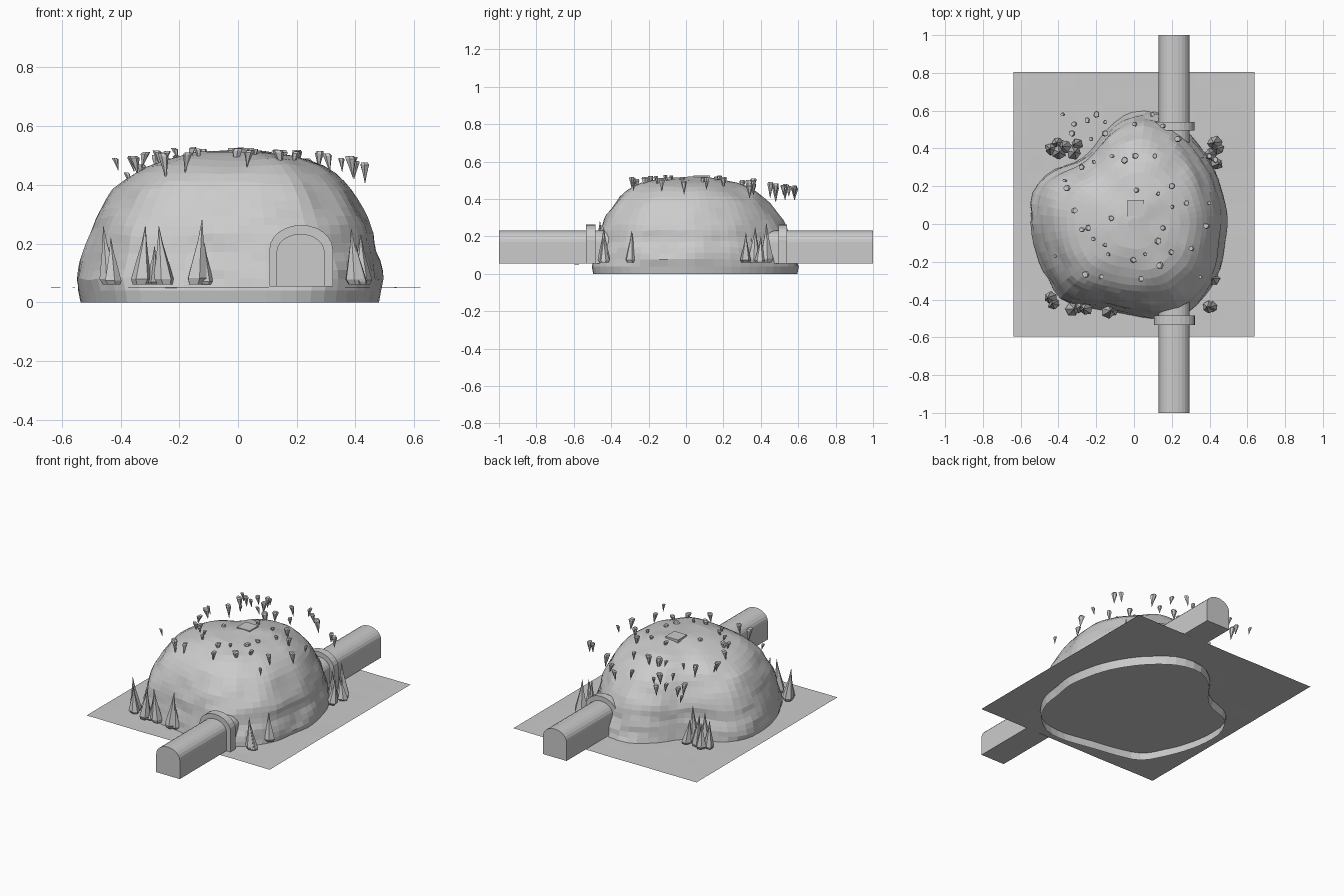
import bpy, bmesh, math, random
from mathutils import Vector, noise

random.seed(4)
cube = bpy.data.objects.get("Cube")
if cube:
    bpy.data.objects.remove(cube)

grey = bpy.data.materials.new("stone grey")
grey.use_nodes = True
grey.diffuse_color = (0.6, 0.6, 0.6, 1)
grey.node_tree.nodes["Principled BSDF"].inputs["Base Color"].default_value = (0.6, 0.6, 0.6, 1)

GROUND = 0.05


def finish(name, bm):
    """Turn a bmesh into a named grey object."""
    bmesh.ops.recalc_face_normals(bm, faces=bm.faces)
    mesh = bpy.data.meshes.new(name)
    bm.to_mesh(mesh)
    bm.free()
    mesh.materials.append(grey)
    obj = bpy.data.objects.new(name, mesh)
    bpy.context.collection.objects.link(obj)
    return obj


def loft(bm, rings, cap_start=False, cap_end=False):
    """Skin a list of closed rings of points."""
    loops = [[bm.verts.new(p) for p in ring] for ring in rings]
    count = len(loops[0])
    for low, high in zip(loops, loops[1:]):
        for i in range(count):
            j = (i + 1) % count
            bm.faces.new((low[i], low[j], high[j], high[i]))
    if cap_start:
        bm.faces.new(loops[0][::-1])
    if cap_end:
        bm.faces.new(loops[-1])


def spline(values, t):
    """Smooth periodic interpolation, t from 0 to 1."""
    n = len(values)
    k = int(t * n)
    f = t * n - k
    a, b, c, d = (values[(k + o) % n] for o in (-1, 0, 1, 2))
    return b + f / 2 * (c - a + f * (2 * a - 5 * b + 4 * c - d + f * (3 * (b - c) + d - a)))


# Hill: lobed outline (radius every 15 degrees) shrinking up a domed profile
outline = [.495, .495, .51, .53, .56, .59, .585, .52, .45, .45, .53, .56,
           .55, .54, .54, .55, .5, .47, .475, .51, .54, .535, .52, .49]
profile = [(0, .97), (.04, .985), (.08, 1), (.11, .99), (.14, .975), (.17, .955),
           (.2, .945), (.23, .935), (.26, .915), (.29, .89), (.32, .86), (.35, .825),
           (.38, .785), (.41, .735), (.44, .67), (.465, .59), (.485, .49),
           (.5, .38), (.51, .27), (.515, .16), (.518, .06)]
SEGMENTS = 64
rings = []
for z, scale in profile:
    ring = []
    blend = 0.45 * (z / 0.52) ** 2
    for i in range(SEGMENTS):
        t = i / SEGMENTS
        a = t * math.tau
        radius = (spline(outline, t) * (1 - blend) + 0.5 * blend) * scale
        p = Vector((radius * math.cos(a), radius * math.sin(a), z))
        if z > GROUND:
            p *= 1 + 0.025 * noise.noise(p * Vector((9, 9, 14)))
            p.z = z + 0.012 * noise.noise(p * 7)
        else:
            p.y *= 1.04
        ring.append(p)
    rings.append(ring)
bm = bmesh.new()
loft(bm, rings, cap_end=True)
finish("hill", bm)

# Ground sheet with a faint ripple
bm = bmesh.new()
bmesh.ops.create_grid(bm, x_segments=16, y_segments=16, size=1)
for v in bm.verts:
    v.co.x *= 0.637
    v.co.y = v.co.y * 0.7 + 0.105
    v.co.z = GROUND + 0.002 * noise.noise(v.co * 6)
finish("ground_sheet", bm)


# Tunnel and portals share an arched section
def arch(half, spring, top, y, cx=0.213):
    base = GROUND + 0.004
    pts = [(cx + half, y, base)]
    for i in range(13):
        a = math.pi * i / 12
        pts.append((cx + half * math.cos(a), y, spring + (top - spring) * math.sin(a)))
    pts.append((cx - half, y, base))
    return pts


bm = bmesh.new()
loft(bm, [arch(.082, .17, .233, y) for y in (-1, 1)], True, True)
finish("tunnel", bm)

for name, y0, y1, cx in (("front_portal", -.535, -.485, .215), ("back_portal", .495, .54, .212)):
    bm = bmesh.new()
    loft(bm, [arch(.108, .18, .263, y, cx) for y in (y0, y1)], True, True)
    finish(name, bm)

# Square lookout slab on the summit
bm = bmesh.new()
bmesh.ops.create_cube(bm, size=1)
for v in bm.verts:
    v.co = Vector((v.co.x * .088 + .01, v.co.y * .088 + .083, v.co.z * .03 + .51))
finish("summit_slab", bm)


def spike(bm, x, y, levels, sides):
    """Low-poly spike from (height, radius) levels with a wonky turn and lean."""
    turn = random.random() * math.tau
    lean = random.uniform(-.006, .006)
    shape = [random.uniform(.8, 1.15) for _ in range(sides)]
    rings = []
    for k, (z, r) in enumerate(levels):
        rings.append([(x + lean * k + r * shape[i] * math.cos(turn + i * math.tau / sides),
                       y + r * shape[i] * math.sin(turn + i * math.tau / sides), z)
                      for i in range(sides)])
    loft(bm, rings, True, True)


# Trees around the foot of the hill: x, y, height in hundredths
trees = [(-44, -39, 21), (-42, -42, 17), (-33, -45, 21), (-25, -45, 21), (-14, -46, 23),
         (-11, -46, 15), (-29, -44, 14), (40, -44, 20), (42, -44, 15), (42, -29, 18),
         (43, 43, 22), (41, 37, 20), (45, 40, 15), (38, 35, 14), (43, 32, 17), (-44, 40, 18),
         (-40, 43, 17), (-40, 38, 21), (-36, 41, 20), (-32, 38, 23), (-30, 42, 16), (-37, 25, 16)]
bm = bmesh.new()
for x, y, h in trees:
    h /= 100
    r = 0.015 + 0.1 * h
    spike(bm, x / 100, y / 100,
          [(GROUND + .01, r * .75), (GROUND + h * .14, r), (GROUND + h * .45, r * .6),
           (GROUND + h * .7, r * .28), (GROUND + h, .001)], 6)
finish("foot_trees", bm)

# Downward spikes hovering over the crown: x, y in hundredths
spots = [(-38, 58), (-32, 53), (-25, 55), (-20, 58), (-33, 48), (-15, 54), (-15, 48), (0, 53),
         (10, 58), (15, 52), (23, 45), (-23, 45), (1, 36), (11, 36), (-5, 34), (-12, 36),
         (-21, 33), (-28, 30), (1, 18), (-37, 23), (-36, 19), (13, 16), (20, 20), (28, 11),
         (20, 9), (-31, 7), (-12, 3), (-28, -3), (-24, -2), (-22, -8), (-15, -11), (-14, -16),
         (-17, -28), (0, -19), (4, -29), (13, -22), (6, -16), (13, -9), (15, -2), (20, -15),
         (30, -13), (38, -1), (40, 11), (-42, -17), (-26, -27), (35, -28), (1, 7), (40, 36), (43, 34)]
bm = bmesh.new()
for x, y in spots:
    x, y = x / 100, y / 100
    reach = x * x + y * y
    top = 0.53 - 0.17 * reach + random.uniform(-.01, .004)
    size = random.uniform(.01, .02)
    length = size * random.uniform(3.2, 5)
    spike(bm, x, y, [(top, size * .8), (top - length * .12, size),
                     (top - length * .55, size * .5), (top - length, .001)], 6)
finish("crown_spikes", bm)
